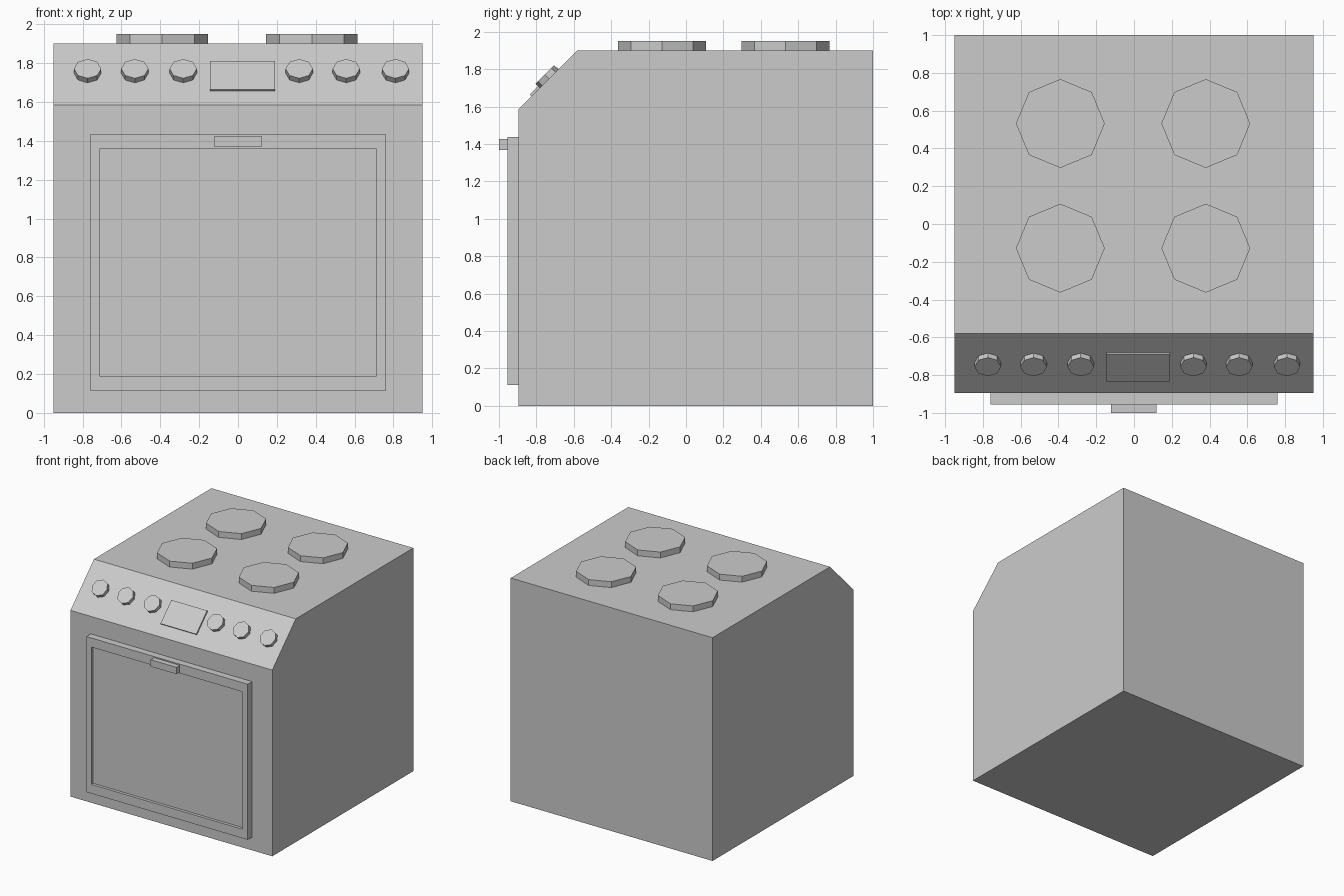
import bpy, bmesh
from math import radians
from mathutils import Matrix, Vector

if "Cube" in bpy.data.objects:
    bpy.data.objects.remove(bpy.data.objects["Cube"])


def finish(name, bm):
    bmesh.ops.recalc_face_normals(bm, faces=bm.faces)
    mesh = bpy.data.meshes.new(name)
    bm.to_mesh(mesh)
    bm.free()
    obj = bpy.data.objects.new(name, mesh)
    bpy.context.collection.objects.link(obj)
    return obj


def box_bm(lo, hi):
    lo, hi = Vector(lo), Vector(hi)
    bm = bmesh.new()
    bmesh.ops.create_cube(bm, size=1, matrix=Matrix.Translation((lo + hi) / 2)
                          @ Matrix.Diagonal((*(hi - lo), 1)))
    return bm


def octagon(name, radius, height, matrix):
    bm = bmesh.new()
    bmesh.ops.create_cone(bm, cap_ends=True, segments=8, radius1=radius, radius2=radius,
                          depth=height, matrix=matrix @ Matrix.Translation((0, 0, height / 2)))
    return finish(name, bm)


FRONT = -0.896

# body: side profile with sloped control face, extruded across x
bm = bmesh.new()
profile = [(FRONT, 0), (1, 0), (1, 1.9), (-0.58, 1.9), (FRONT, 1.585)]
side = bm.faces.new([bm.verts.new((-0.95, y, z)) for y, z in profile])
ext = bmesh.ops.extrude_face_region(bm, geom=[side], use_keep_orig=True)
bmesh.ops.translate(bm, vec=(1.9, 0, 0),
                    verts=[v for v in ext["geom"] if isinstance(v, bmesh.types.BMVert)])
finish("oven_body", bm)

# door with a recessed window panel
bm = box_bm((-0.76, -0.955, 0.112), (0.76, FRONT, 1.436))
bm.normal_update()
front = min(bm.faces, key=lambda f: f.calc_center_median().y)
bmesh.ops.inset_region(bm, faces=[front], thickness=0.067)
for v in front.verts:
    v.co.z = 0.189 if v.co.z < 0.7 else 1.358
bmesh.ops.inset_region(bm, faces=[front], thickness=0)
for v in front.verts:
    v.co.y += 0.025
finish("oven_door", bm)

# door handle
finish("door_handle", box_bm((-0.122, -1, 1.368), (0.12, -0.955, 1.426)))

# hot plates
for x in (-0.39, 0.38):
    for y in (-0.128, 0.532):
        octagon("hot_plate", 0.235, 0.05, Matrix.Translation((x, y, 1.9)))


# controls on the 45 degree slope
def on_slope(x, y):
    return Matrix.Translation((x, y, y + 2.481)) @ Matrix.Rotation(radians(45), 4, 'X')


for x in (-0.774, -0.531, -0.282, 0.315, 0.557, 0.81):
    octagon("control_knob", 0.07, 0.033, on_slope(x, -0.733))

bm = box_bm((-0.168, -0.103, 0), (0.168, 0.103, 0.013))
bm.transform(on_slope(0.0235, -0.753))
finish("display_panel", bm)
